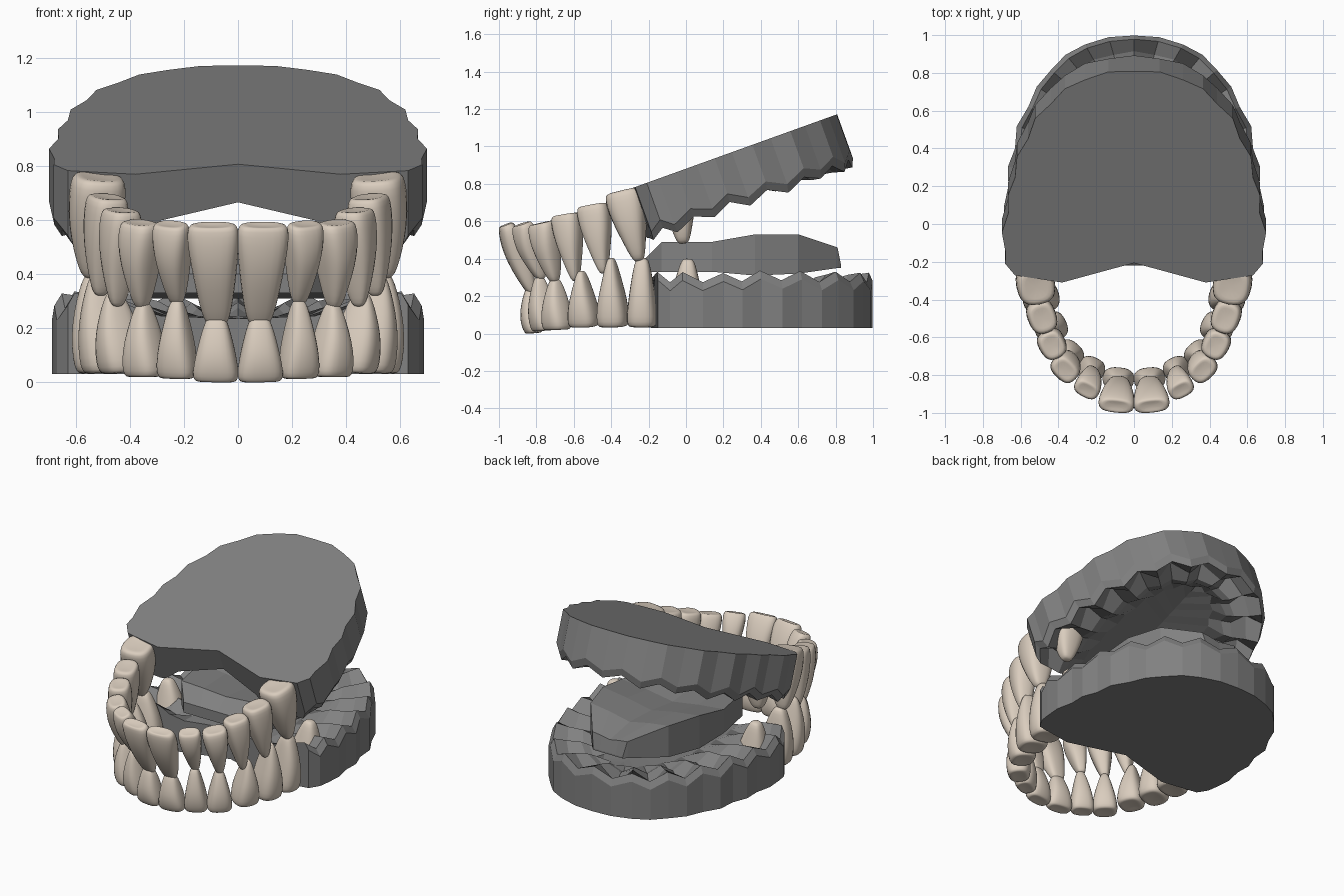
import bpy, bmesh, math, random
from mathutils import Vector, Matrix

if "Cube" in bpy.data.objects:
    bpy.data.objects.remove(bpy.data.objects["Cube"])

random.seed(4)


def material(name, color):
    m = bpy.data.materials.new(name)
    m.diffuse_color = color
    m.use_nodes = True
    m.node_tree.nodes["Principled BSDF"].inputs["Base Color"].default_value = m.diffuse_color
    return m


ivory = material("ivory", (0.70, 0.61, 0.515, 1))
dark = material("dark_grey", (0.22, 0.22, 0.22, 1))


def finish(name, bm, mat, clip=True):
    bmesh.ops.remove_doubles(bm, verts=bm.verts, dist=0.0005)
    bmesh.ops.recalc_face_normals(bm, faces=bm.faces)
    me = bpy.data.meshes.new(name)
    bm.to_mesh(me)
    bm.free()
    me.materials.append(mat)
    ob = bpy.data.objects.new(name, me)
    bpy.context.collection.objects.link(ob)
    m = ob.modifiers.new("mirror", 'MIRROR')
    m.use_clip = m.use_mirror_merge = clip
    return ob


def bridge(bm, rings, closed):
    for a, b in zip(rings, rings[1:]):
        n = len(a)
        for j in range(n if closed else n - 1):
            k = (j + 1) % n
            bm.faces.new((a[j], a[k], b[k], b[j]))


# gum plates: half arch, control points sit between the tooth sockets
OUTER = [(.63, -.15), (.68, -.02), (.665, .2), (.63, .4), (.56, .62),
         (.44, .815), (.26, .95), (0, .998)]
INNER = [(.38, -.19), (.40, 0), (.40, .18), (.38, .36), (.34, .53),
         (.26, .66), (.15, .76), (0, .80)]
RIM = 0.3


def gum(name, place, floor, mid_floor):
    bm = bmesh.new()
    rings = []
    last = 2 * (len(OUTER) - 1)
    for i in range(last + 1):
        k, mid = divmod(i, 2)
        o, n = Vector(OUTER[k]), Vector(INNER[k])
        r = random.uniform(-.008, .008)
        if mid:
            o = (o + Vector(OUTER[k + 1])) / 2
            n = (n + Vector(INNER[k + 1])) / 2
            out = (o - n).normalized()
            o += out * (.022 + r)
            n -= out * .015
        s = o.lerp(n, .42)
        top = o.lerp(n, .1)
        low = o.lerp(n, .8)
        h_out = (.25 if mid else RIM) + (r if i else 0)
        h_soc = .175 if mid else .285
        h_in = (.22 if mid else .27) + r
        f = i / last
        cy = -.08 + f * .80
        pts = [(0, cy, 0), (n.x, n.y, 0), (o.x, o.y, 0), (o.x, o.y, h_out - .045),
               (top.x, top.y, h_out), (s.x, s.y, h_soc), (low.x, low.y, h_in),
               (n.x, n.y, h_in - .02), (n.x * .75, n.y * .93 + .01, floor), (0, cy, mid_floor)]
        rings.append([bm.verts.new(p) for p in pts])
    bridge(bm, rings, False)
    bm.faces.new(rings[0])
    bmesh.ops.dissolve_degenerate(bm, dist=.0005, edges=bm.edges)
    ob = finish(name, bm, dark)
    ob.data.transform(place)
    if place.determinant() < 0:
        ob.data.flip_normals()


gum("lower_gum", Matrix.Translation((0, 0, .03)), .215, .205)
# upper plate is the lower one turned over and opened by about 20 degrees
ang = math.radians(19.8)
c, s = math.cos(ang), math.sin(ang)
gum("upper_gum", Matrix(((1, 0, 0, 0), (0, c, s, -.131), (0, s, -c, .834), (0, 0, 0, 1))),
    .19, .15)

# tongue: y, half width, top height, bottom height, groove depth
bm = bmesh.new()
rings = []
for y, w, zt, zb, g in [(-.22, .25, .40, .33, .0), (-.13, .33, .49, .33, .02),
                        (.14, .38, .49, .33, .05), (.37, .36, .53, .31, .06),
                        (.60, .29, .53, .32, .05), (.81, .13, .46, .35, .02),
                        (.83, .11, .36, .35, .0)]:
    rings.append([bm.verts.new(p) for p in
                  [(0, y, zb), (w, y, zb), (w, y, zt), (w * .5, y, zt - g * .4), (0, y, zt - g)]])
bridge(bm, rings, False)
bm.faces.new(rings[0])
bm.faces.new(rings[-1])
finish("tongue", bm, dark)


# teeth: lofted rounded sections from the wide crown to the narrow root
def tooth(name, crown, tip, w, d, facing, edge, end):
    crown, tip = Vector(crown), Vector(tip)
    w, d = w * 1.07, d * 1.05
    axis = (tip - crown).normalized()
    a = math.radians(facing)
    out = Vector((math.sin(a), -math.cos(a), 0))
    out = (out - axis * out.dot(axis)).normalized()
    side = axis.cross(out)
    bm = bmesh.new()
    rings = []
    # position, width scale, depth scale
    prof = [(.02, .45, edge * .4), (0, .78, edge * .78), (.03, .97, edge * .97),
            (.15, 1.02, edge * .5 + .53), (.38, .90, 1.0),
            (.62, .5 + .5 * end, .84), (.84, .2 + .75 * end, .58),
            (.97, end * .85, .36), (1.0, end * .45, .18)]
    for t, sw, sd in prof:
        ring = []
        p = crown.lerp(tip, t)
        for j in range(12):
            th = 2 * math.pi * (j + .5) / 12
            cx, cy = math.cos(th), math.sin(th)
            x = math.copysign(abs(cx) ** .7, cx) * w * .5 * sw
            y = math.copysign(abs(cy) ** .7, cy) * d * .5 * sd
            ring.append(bm.verts.new(p + side * x + out * y))
        rings.append(ring)
    bridge(bm, rings, True)
    bm.faces.new(rings[0])
    bm.faces.new(rings[-1])
    for f in bm.faces:
        f.smooth = True
    ob = finish(name, bm, ivory, False)
    m = ob.modifiers.new("round", 'SUBSURF')
    m.levels = m.render_levels = 1


NAMES = ["central_incisor", "lateral_incisor", "canine", "first_premolar",
         "second_premolar", "first_molar", "second_molar"]
UPPER = [((.094, -.965, .585), (.078, -.82, .21), .186, .13, 6, .65, .52),
         ((.25, -.88, .588), (.225, -.77, .29), .135, .14, 28, .65, .42),
         ((.365, -.775, .594), (.355, -.70, .275), .15, .15, 45, .75, .36),
         ((.432, -.645, .64), (.447, -.59, .28), .152, .145, 62, .9, .28),
         ((.483, -.50, .69), (.51, -.44, .32), .17, .15, 70, .95, .28),
         ((.515, -.335, .765), (.545, -.25, .385), .20, .20, 80, .97, .33),
         ((.49, -.045, .81), (.53, -.015, .48), .18, .19, 86, .95, .40)]
LOWER = [((.083, -.815, .0), (.08, -.835, .245), .163, .13, 6, .7, .48),
         ((.227, -.765, .012), (.225, -.785, .305), .14, .14, 25, .75, .38),
         ((.345, -.69, .018), (.35, -.70, .295), .15, .15, 42, .85, .35),
         ((.432, -.545, .035), (.46, -.56, .335), .155, .17, 65, .9, .28),
         ((.485, -.39, .035), (.515, -.40, .405), .16, .19, 75, .95, .28),
         ((.505, -.235, .035), (.535, -.235, .405), .155, .20, 84, .95, .5),
         ((.49, .0, .05), (.53, .01, .40), .19, .19, 88, .95, .4)]
for label, row in (("upper", UPPER), ("lower", LOWER)):
    for n, data in zip(NAMES, row):
        tooth(label + "_" + n, *data)
